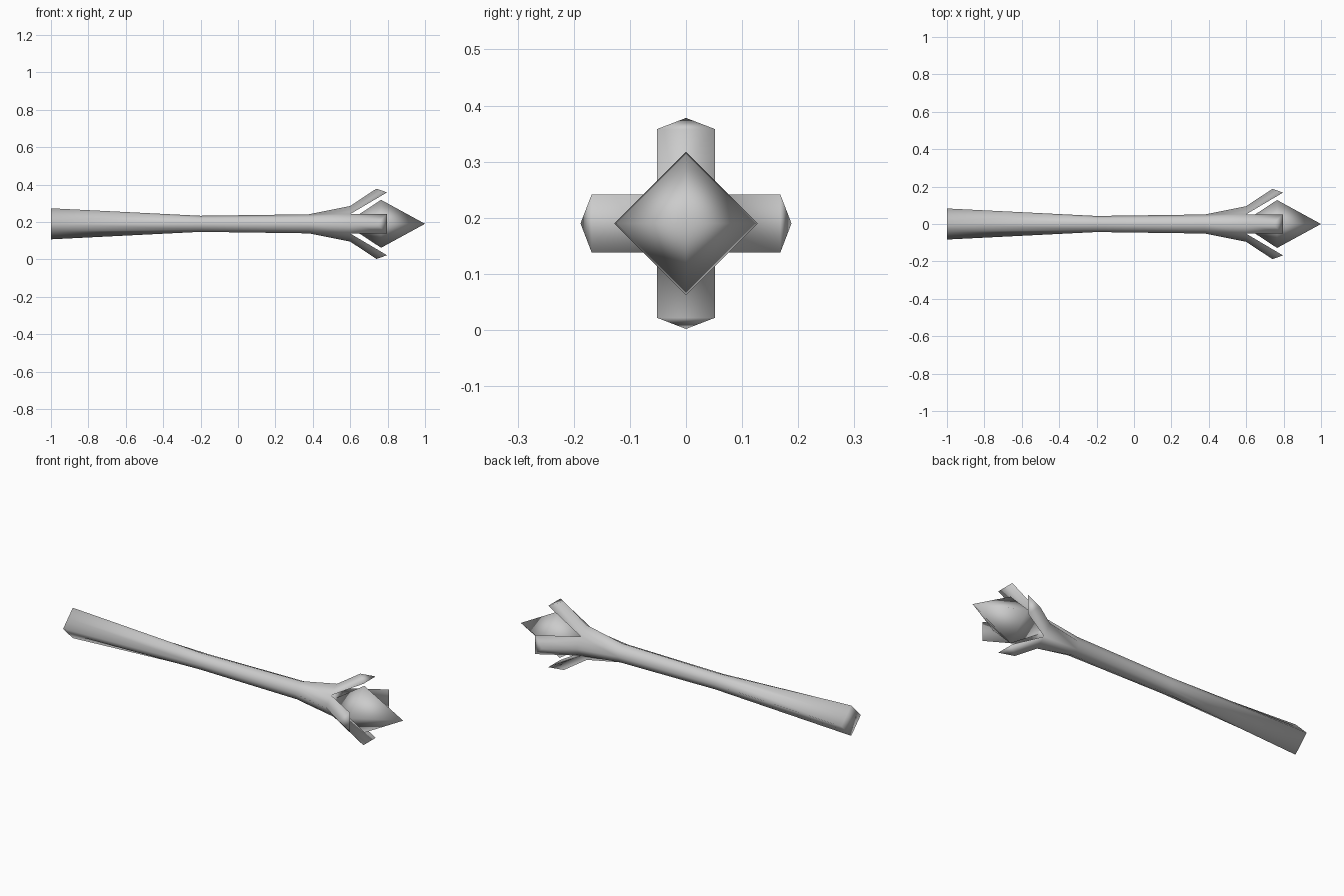
import bpy, bmesh, math
from mathutils import Matrix, Vector

if "Cube" in bpy.data.objects:
    bpy.data.objects.remove(bpy.data.objects["Cube"])

AXIS_Z = 0.19

grey = bpy.data.materials.new("plain grey")
grey.diffuse_color = (0.6, 0.6, 0.6, 1)
grey.use_nodes = True
grey.node_tree.nodes["Principled BSDF"].inputs["Base Color"].default_value = grey.diffuse_color


def finish(bm, name):
    bmesh.ops.recalc_face_normals(bm, faces=bm.faces)
    for f in bm.faces:
        f.smooth = True
    mesh = bpy.data.meshes.new(name)
    bm.to_mesh(mesh)
    bm.free()
    mesh.materials.append(grey)
    obj = bpy.data.objects.new(name, mesh)
    obj.location.z = AXIS_Z
    bpy.context.collection.objects.link(obj)
    return obj


def around(x, side, r, turn):
    """Point at distance r from the axis, turned about x by quarter turns."""
    return Matrix.Rotation(turn * math.pi / 2, 3, 'X') @ Vector((x, side, r))


# Shaft: eight-sided rings (x, ridge radius, diagonal corner offset)
stations = [(-1.0, 0.083, 0.042), (-0.2, 0.043, 0.031),
            (0.38, 0.051, 0.035), (0.6, 0.095, 0.052)]
bm = bmesh.new()
rings = []
for x, ridge, diag in stations:
    ring = []
    for k in range(4):
        ring.append(bm.verts.new(around(x, 0, ridge, k)))
        ring.append(bm.verts.new(around(x, -diag, diag, k)))
    rings.append(ring)
for a, b in zip(rings, rings[1:]):
    for i in range(8):
        j = (i + 1) % 8
        bm.faces.new((a[i], a[j], b[j], b[i]))
bm.faces.new(rings[0])

# Four petals growing out of the last ring, with the cup floor between them
top = rings[-1]
for k in range(4):
    right, ridge, left = top[2 * k - 1], top[2 * k], top[2 * k + 1]
    tip = bm.verts.new(around(0.74, 0, 0.188, k))
    tr = bm.verts.new(around(0.797, 0.052, 0.168, k))
    tl = bm.verts.new(around(0.797, -0.052, 0.168, k))
    bm.faces.new((right, ridge, tip, tr))
    bm.faces.new((ridge, left, tl, tip))
    bm.faces.new((left, right, tr, tl))
    bm.faces.new((tip, tl, tr))
bm.faces.new(top[1::2])
finish(bm, "shaft_with_petals")

# Gem: four-sided double pyramid
bm = bmesh.new()
belt = [bm.verts.new(around(0.765, 0, 0.128, k)) for k in range(4)]
for x in (0.57, 1.0):
    apex = bm.verts.new((x, 0, 0))
    for k in range(4):
        bm.faces.new((belt[k], belt[(k + 1) % 4], apex))
finish(bm, "gem")
